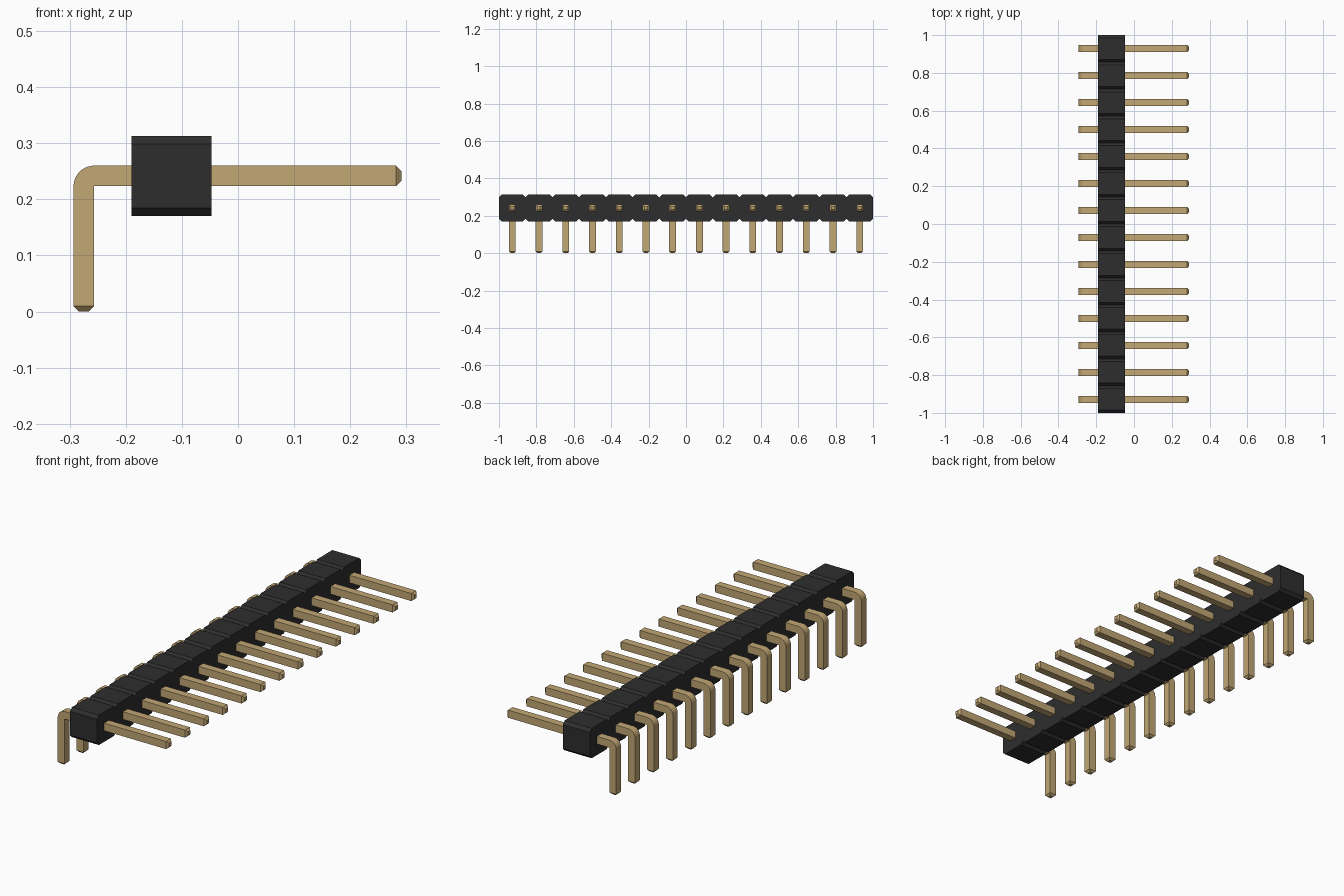
import bpy, bmesh, math

cube = bpy.data.objects.get("Cube")
if cube:
    bpy.data.objects.remove(cube, do_unlink=True)

COUNT = 14
PITCH = 2.0 / COUNT


def material(name, rgb, metallic=0.0):
    m = bpy.data.materials.new(name)
    m.use_nodes = True
    m.diffuse_color = (*rgb, 1)
    bsdf = m.node_tree.nodes["Principled BSDF"]
    bsdf.inputs["Base Color"].default_value = (*rgb, 1)
    bsdf.inputs["Metallic"].default_value = metallic
    return m


def loft(name, sections, mat):
    """Bridge a row of four-cornered sections and cap both ends."""
    bm = bmesh.new()
    rings = [[bm.verts.new(p) for p in s] for s in sections]
    for a, b in zip(rings, rings[1:]):
        for i in range(4):
            j = (i + 1) % 4
            bm.faces.new((a[i], a[j], b[j], b[i]))
    bm.faces.new(rings[0])
    bm.faces.new(rings[-1])
    bmesh.ops.remove_doubles(bm, verts=bm.verts[:], dist=1e-5)
    bmesh.ops.recalc_face_normals(bm, faces=bm.faces[:])
    mesh = bpy.data.meshes.new(name)
    bm.to_mesh(mesh)
    bm.free()
    mesh.materials.append(mat)
    obj = bpy.data.objects.new(name, mesh)
    bpy.context.collection.objects.link(obj)
    return obj


black = material("black plastic", (0.027, 0.027, 0.027))
gold = material("pale gold", (0.54, 0.385, 0.175))

# Housing: row of cells with chamfered edges, forming V notches between them
X0, X1, Z0, Z1, CH = -0.19, -0.047, 0.17, 0.313, 0.0143
sections = []


def housing_section(y, inset):
    lo, hi = Z0 + inset, Z1 - inset
    sections.append([(X0, y, lo), (X1, y, lo), (X1, y, hi), (X0, y, hi)])


housing_section(-1, CH)
for n in range(COUNT):
    y = -1 + n * PITCH
    housing_section(y + CH, 0)
    housing_section(y + PITCH - CH, 0)
    housing_section(y + PITCH, CH)
loft("housing", sections, black)

# Pin: square wire, tapered tips, sharp inner corner and rounded outer bend
W, TIP, XL, ZT, XR = 0.0365, 0.0095, -0.293, 0.26, 0.291
XI, ZI = XL + W, ZT - W        # inner corner, also the bend centre
H = W / 2


def pin_section(outer, inner, h=H):
    (xo, zo), (xi, zi) = outer, inner
    return [(xo, -h, zo), (xo, h, zo), (xi, h, zi), (xi, -h, zi)]


path = [pin_section((XL + TIP, 0), (XI - TIP, 0), H - TIP),
        pin_section((XL, TIP), (XI, TIP))]
STEPS = 10
for k in range(STEPS + 1):
    a = math.pi - k / STEPS * math.pi / 2
    path.append(pin_section((XI + W * math.cos(a), ZI + W * math.sin(a)), (XI, ZI)))
path += [pin_section((XR - TIP, ZT), (XR - TIP, ZI)),
         pin_section((XR, ZT - TIP), (XR, ZI + TIP), H - TIP)]
pin = loft("pin_1", path, gold)

# Smooth only the rounded bend
bpy.ops.object.select_all(action='DESELECT')
pin.select_set(True)
bpy.context.view_layer.objects.active = pin
bpy.ops.object.shade_smooth_by_angle(angle=math.radians(30))

# Repeat the pin along the housing
pin.location.y = -1 + PITCH / 2
for n in range(1, COUNT):
    copy = bpy.data.objects.new(f"pin_{n + 1}", pin.data)
    copy.location.y = -1 + (n + 0.5) * PITCH
    bpy.context.collection.objects.link(copy)
